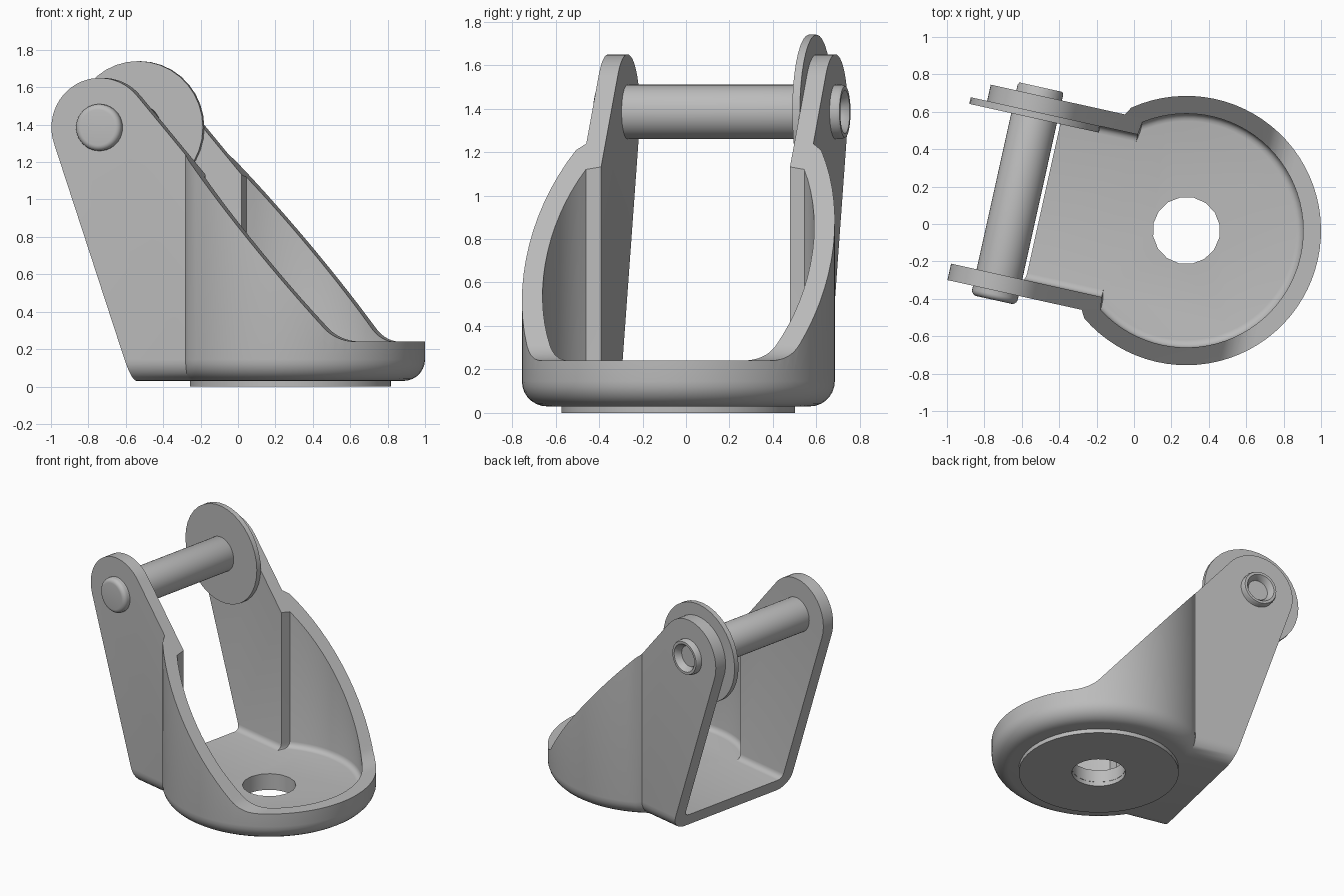
import bpy, bmesh, math
from mathutils import Matrix

cube = bpy.data.objects.get("Cube")
if cube:
    bpy.data.objects.remove(cube, do_unlink=True)

# The bracket is turned slightly about the vertical axis of its round base
PLACE = Matrix.Translation((0.28, -0.035, 0)) @ Matrix.Rotation(math.radians(-12.5), 4, 'Z')
PIN_X, PIN_Z = -0.925, 1.385

grey = bpy.data.materials.new("light_grey")
grey.use_nodes = True
grey.diffuse_color = (0.5, 0.5, 0.5, 1)
grey.node_tree.nodes["Principled BSDF"].inputs["Base Color"].default_value = (0.5, 0.5, 0.5, 1)


def loft(name, rings, capped=True):
    """Skin a list of closed rings of equal length."""
    bm = bmesh.new()
    loops = [[bm.verts.new(p) for p in ring] for ring in rings]
    n = len(loops[0])
    for a, b in zip(loops, loops[1:]):
        for i in range(n):
            j = (i + 1) % n
            bm.faces.new((a[i], a[j], b[j], b[i]))
    if capped:
        bm.faces.new(loops[0][::-1])
        bm.faces.new(loops[-1])
    bmesh.ops.recalc_face_normals(bm, faces=bm.faces)
    mesh = bpy.data.meshes.new(name)
    bm.to_mesh(mesh)
    bm.free()
    mesh.materials.append(grey)
    obj = bpy.data.objects.new(name, mesh)
    obj.matrix_world = PLACE
    bpy.context.collection.objects.link(obj)
    return obj


def arc(cx, cy, r, start, end, n):
    angles = [math.radians(start + (end - start) * i / n) for i in range(n + 1)]
    return [(cx + r * math.cos(a), cy + r * math.sin(a)) for a in angles]


def circle(r, z, n):
    return [(x, y, z) for x, y in arc(0, 0, r, 0, 360, n)[:-1]]


def lathe_across(name, profile, n=40):
    """Revolve (radius, offset) points about the pin axis."""
    return loft(name, [[(PIN_X + x, off, PIN_Z + z) for x, z in arc(0, 0, r, 0, 360, n)[:-1]]
                       for r, off in profile])


def keyhole(r, w, step, slant, z):
    """Plan outline: a round bowl joined to a straight channel at the back."""
    a = math.degrees(math.acos(step / r))
    pts = [(-1.6, -w), (step - slant, -w)] + arc(0, 0, r, -a, a, 56)
    pts += [(step - slant, w), (-1.6, w)]
    return [(x, y, z) for x, y in pts]


def boolean(obj, cutter, operation):
    mod = obj.modifiers.new(operation.lower(), 'BOOLEAN')
    mod.object, mod.operation, mod.solver = cutter, operation, 'EXACT'
    bpy.context.view_layer.objects.active = obj
    bpy.ops.object.modifier_apply(modifier=mod.name)
    bpy.data.objects.remove(cutter, do_unlink=True)


def smooth(obj, angle=35):
    bpy.ops.object.select_all(action='DESELECT')
    obj.select_set(True)
    bpy.context.view_layer.objects.active = obj
    bpy.ops.object.shade_smooth_by_angle(angle=math.radians(angle))


# Outer shell with a rounded bottom edge
rings = []
for i in range(8):
    t = math.radians(90 * i / 7)
    d = 0.115 * (1 - math.sin(t))
    rings.append(keyhole(0.72 - d, 0.535 - d, -0.43, 0.025, 0.03 + 0.115 * (1 - math.cos(t))))
rings.append(keyhole(0.72, 0.535, -0.43, 0.025, 1.8))
bracket = loft("bracket_body", rings)

# Hollow with a small floor fillet
rings = []
for i in range(5):
    t = math.radians(90 * i / 4)
    d = 0.04 * (1 - math.sin(t))
    rings.append(keyhole(0.625 - d, 0.445 - d, -0.355, 0.01, 0.12 + 0.04 * (1 - math.cos(t))))
rings.append(keyhole(0.625, 0.445, -0.355, 0.01, 1.9))
boolean(bracket, loft("hollow_cutter", rings), 'DIFFERENCE')

# Side silhouette: rounded ears, sloping rim and low front lip
side = [(-0.708, -0.1)] + arc(PIN_X, PIN_Z, 0.265, 199, 40, 24)
side += arc(0.48, 0.44, 0.2, 219.8, 270, 10) + [(1, 0.24), (1, -0.1)]
boolean(bracket, loft("side_cutter", [[(x, y, z) for x, z in side] for y in (-1, 1)]), 'INTERSECT')

# Central bolt hole
boolean(bracket, loft("hole_cutter", [circle(0.18, z, 16) for z in (-0.2, 0.4)]), 'DIFFERENCE')
smooth(bracket)

# Foot ring below the floor
foot = loft("foot_ring", [circle(r, z, 48) for r, z in
                          ((0.18, 0.035), (0.18, 0), (0.5375, 0), (0.5375, 0.035), (0.18, 0.035))],
            capped=False)
foot_bm = bmesh.new()
foot_bm.from_mesh(foot.data)
bmesh.ops.remove_doubles(foot_bm, verts=foot_bm.verts, dist=0.0001)
bmesh.ops.recalc_face_normals(foot_bm, faces=foot_bm.faces)
foot_bm.to_mesh(foot.data)
foot_bm.free()
smooth(foot)

# Cross pin: rounded head at one end, recessed socket at the other
head = [(r, -0.555 - h) for r, h in arc(0.095, 0, 0.03, 90, 0, 5)]
socket = [(0.125, 0.565), (0.118, 0.58), (0.1, 0.58), (0.075, 0.545), (0.07, 0.47)]
pin = lathe_across("cross_pin", head + socket)
smooth(pin)

# Large washer against the inside of the left ear
washer = lathe_across("washer", [(0.355, 0.41), (0.355, 0.446)], 36)
smooth(washer)
